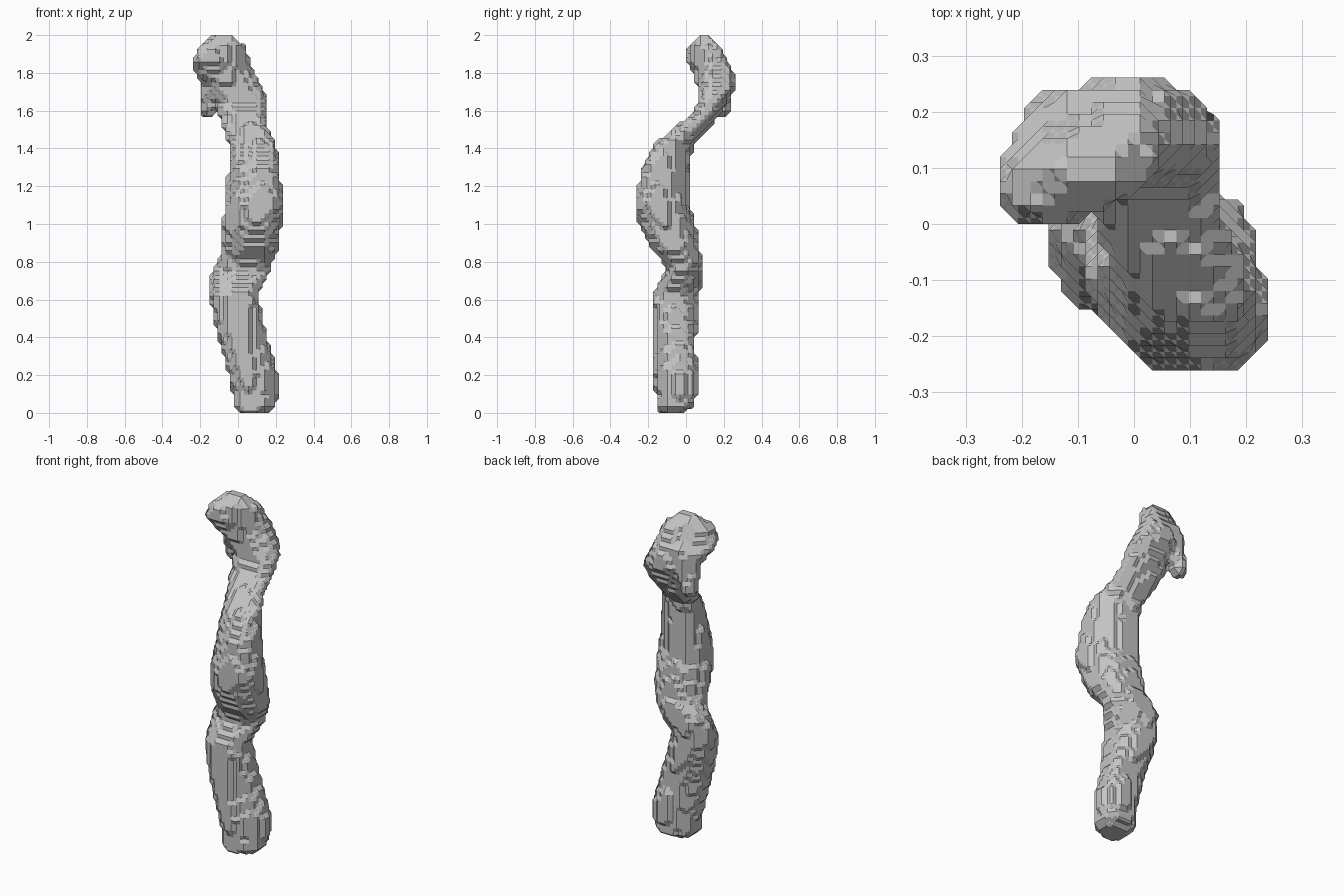
import bpy
import bmesh
import math
from itertools import product
from mathutils import Vector

if "Cube" in bpy.data.objects:
    bpy.data.objects.remove(bpy.data.objects["Cube"], do_unlink=True)

STEP = 2 / 92      # block size of the stepped surface
POWER = 2.25       # slightly squared cross-sections

# Cross-sections up the body, in hundredths:
# height, x from, x to, y from, y to, diagonal skew
SECTIONS = [
    (0, 0, 16, -14, -1, 10),
    (3, -3, 20, -16, 4, 15),
    (10, -3, 21, -16, 6, 20),
    (20, -5, 21, -17, 6, 20),
    (35, -9, 17, -17, 5, 20),
    (50, -13, 13, -18, 6, 0),
    (63, -15, 11, -18, 7, -20),
    (75, -14, 17, -11, 9, -10),
    (81, -10, 19, -13, 9, -10),
    (87, -8, 22, -19, 7, -5),
    (100, -8, 23, -25, 5, -10),
    (110, -7, 24, -27, 2, -20),
    (130, -5, 22, -23, 2, -30),
    (142, -5, 20, -17, 4, -38),
    (150, -8, 16, -8, 12, -35),
    (157, -10, 15, 2, 17, -10),
    (165, -11, 16, 6, 22, 0),
    (172, -17, 13, 6, 26, 5),
    (180, -23, 9, 4, 25, 30),
    (186, -24, 6, 0, 22, 45),
    (194, -21, 4, 1, 18, 40),
    (200, -13, -3, 7, 13, 0),
]


def section_at(z):
    """Blend the two nearest cross-sections."""
    for low, high in zip(SECTIONS, SECTIONS[1:]):
        if low[0] <= z * 100 <= high[0]:
            t = (z * 100 - low[0]) / (high[0] - low[0])
            return [(a + (b - a) * t) / 100 for a, b in zip(low, high)][1:]
    return None


def in_capsule(p, start, end, r_start, r_end):
    axis = end - start
    t = max(0, min(1, (p - start).dot(axis) / axis.length_squared))
    return (p - start - axis * t).length < r_start + (r_end - r_start) * t


LOBE = (Vector((-0.1, 0.15, 1.8)), Vector((-0.155, 0.185, 1.61)), 0.09, 0.047)


def inside(x, y, z):
    section = section_at(z)
    if section is None:
        return False
    x0, x1, y0, y1, skew = section
    u = (x - (x0 + x1) / 2) / ((x1 - x0) / 2)
    v = (y - (y0 + y1) / 2) / ((y1 - y0) / 2)
    # skewed ellipse that keeps its extent along both axes
    w = (v - skew * u) / math.sqrt(1 - skew * skew)
    if abs(u) ** POWER + abs(w) ** POWER < 1:
        return True
    return in_capsule(Vector((x, y, z)), *LOBE)


def cell_faces():
    """The six sides of a cell, each with corners counter-clockwise."""
    sides = []
    for axis, side in product(range(3), (0, 1)):
        ring = []
        for b, c in ((0, 0), (1, 0), (1, 1), (0, 1)):
            corner = [0, 0, 0]
            corner[axis] = side
            corner[(axis + 1) % 3] = b
            corner[(axis + 2) % 3] = c
            ring.append(tuple(corner))
        sides.append(ring if side else ring[::-1])
    return sides


def stepped_surface(solid):
    """Chamfered block surface around a set of solid grid points."""
    sides = cell_faces()
    corners = list(product((0, 1), repeat=3))
    cells = {(i - a, j - b, k - c) for i, j, k in solid for a, b, c in corners}
    verts, faces = {}, []
    for i, j, k in sorted(cells):
        filled = {c: (i + c[0], j + c[1], k + c[2]) in solid for c in corners}
        if all(filled.values()):
            continue
        follow = {}
        for ring in sides:
            entries, exits = [], {}
            for n in range(4):
                p, q = ring[n], ring[(n + 1) % 4]
                if filled[p] != filled[q]:
                    middle = tuple(2 * o + a + b for o, a, b in zip((i, j, k), p, q))
                    if filled[q]:
                        entries.append((n, middle))
                    else:
                        exits[n] = middle
            for n, middle in entries:
                m = next(s % 4 for s in range(n + 1, n + 4) if s % 4 in exits)
                follow[middle] = exits[m]
        # chain the cuts into closed polygons
        while follow:
            start, point = follow.popitem()
            loop = [start]
            while point != start:
                loop.append(point)
                point = follow.pop(point)
            faces.append([verts.setdefault(p, len(verts)) for p in loop])
    points = [tuple((c + 1) * STEP / 2 for c in p) for p in verts]
    return points, faces


# Body: fill the grid, then skin it
solid = set()
for i, j, k in product(range(-14, 14), range(-14, 14), range(92)):
    if inside((i + 0.5) * STEP, (j + 0.5) * STEP, (k + 0.5) * STEP):
        solid.add((i, j, k))

points, faces = stepped_surface(solid)
mesh = bpy.data.meshes.new("winding_body")
mesh.from_pydata(points, [], faces)

# Merge flat steps and face everything outward
bm = bmesh.new()
bm.from_mesh(mesh)
bmesh.ops.recalc_face_normals(bm, faces=bm.faces[:])
bmesh.ops.dissolve_limit(bm, angle_limit=math.radians(1),
                         verts=bm.verts[:], edges=bm.edges[:])
bm.to_mesh(mesh)
bm.free()

body = bpy.data.objects.new("winding_body", mesh)
bpy.context.collection.objects.link(body)

# Plain grey
grey = bpy.data.materials.new("light_grey")
grey.use_nodes = True
colour = (0.55, 0.55, 0.55, 1)
grey.diffuse_color = colour
grey.node_tree.nodes["Principled BSDF"].inputs["Base Color"].default_value = colour
mesh.materials.append(grey)
